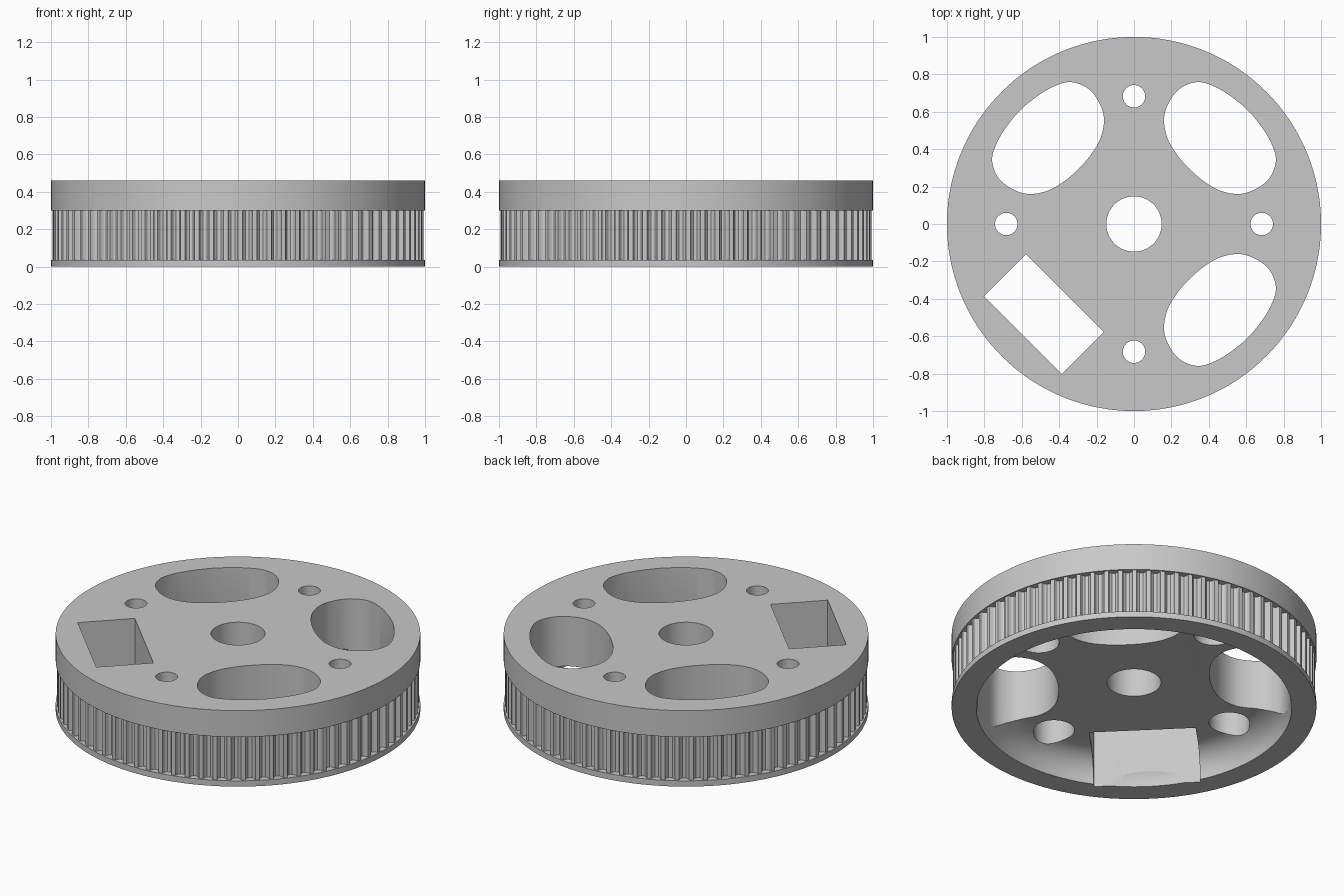
import bpy, bmesh, math
from mathutils import Vector

TEETH = 80
HEIGHT = 0.46

old = bpy.data.objects.get("Cube")
if old:
    bpy.data.objects.remove(old, do_unlink=True)

grey = bpy.data.materials.new("plain_grey")
grey.use_nodes = True
colour = (0.58, 0.58, 0.58, 1)
grey.diffuse_color = colour
grey.node_tree.nodes["Principled BSDF"].inputs["Base Color"].default_value = colour


def loft(name, loops):
    """Skin a stack of equal loops and cap both ends."""
    bm = bmesh.new()
    rings = [[bm.verts.new(p) for p in loop] for loop in loops]
    n = len(rings[0])
    for a, b in zip(rings, rings[1:]):
        for i in range(n):
            j = (i + 1) % n
            bm.faces.new((a[i], a[j], b[j], b[i]))
    bm.faces.new(rings[0])
    bm.faces.new(rings[-1])
    bmesh.ops.recalc_face_normals(bm, faces=bm.faces)
    mesh = bpy.data.meshes.new(name)
    bm.to_mesh(mesh)
    bm.free()
    mesh.materials.append(grey)
    obj = bpy.data.objects.new(name, mesh)
    bpy.context.collection.objects.link(obj)
    return obj


def circle(r, z, n, cx=0, cy=0):
    return [(cx + r * math.cos(2 * math.pi * i / n),
             cy + r * math.sin(2 * math.pi * i / n), z) for i in range(n)]


def prism(name, outline, z0, z1):
    return loft(name, [[(x, y, z) for x, y in outline] for z in (z0, z1)])


def smooth_outline(points, steps=8):
    """Closed smooth curve through the points."""
    out, n = [], len(points)
    for i in range(n):
        a, b, c, d = (Vector(points[(i + k) % n]) for k in (-1, 0, 1, 2))
        for s in range(steps):
            t = s / steps
            out.append(0.5 * (2 * b + (c - a) * t + (2 * a - 5 * b + 4 * c - d) * t * t
                              + (3 * b - a - 3 * c + d) * t ** 3))
    return out


def turned(outline, angle):
    c, s = math.cos(angle), math.sin(angle)
    return [(x * c - y * s, x * s + y * c) for x, y in outline]


# Toothed rim outline: rounded grooves between flat tips
tooth = [(0.0, 0.992), (0.3, 0.992), (0.38, 0.972), (0.52, 0.962), (0.78, 0.962), (0.92, 0.972)]
count = TEETH * len(tooth)


def toothed(z):
    ring = []
    for k in range(TEETH):
        for f, r in tooth:
            a = 2 * math.pi * (k + f) / TEETH
            ring.append((r * math.cos(a), r * math.sin(a), z))
    return ring


# Wheel body: rounded recess below, lower flange, teeth, upper flange
RECESS, DEPTH = 0.865, 0.16
loops = []
for i in range(9):
    a = math.pi / 2 * (1 - i / 8)
    loops.append(circle(RECESS - DEPTH * (1 - math.cos(a)), DEPTH * math.sin(a), count))
loops += [circle(1, 0, count), circle(1, 0.035, count), toothed(0.035), toothed(0.3),
          circle(1, 0.3, count), circle(1, HEIGHT, count)]
wheel = loft("toothed_wheel", loops)

# Cutters: central bore
LOW, HIGH = -0.1, HEIGHT + 0.1
cutters = [loft("bore_cutter", [circle(0.148, LOW, 64), circle(0.148, HIGH, 64)])]

# Cutters: four bolt holes, widened from below
for k in range(4):
    a = k * math.pi / 2
    x, y = 0.683 * math.cos(a), 0.683 * math.sin(a)
    steps = [(0.112, LOW), (0.112, 0.3), (0.06, 0.3), (0.06, HIGH)]
    cutters.append(loft("bolt_hole_cutter", [circle(r, z, 40, x, y) for r, z in steps]))

# Cutters: three rounded windows
half = [(0.85, 0.11), (0.825, 0.212), (0.778, 0.295), (0.688, 0.338), (0.59, 0.327),
        (0.51, 0.283), (0.452, 0.2), (0.425, 0.1)]
window = [(0.86, 0)] + half + [(0.418, 0)] + [(x, -y) for x, y in reversed(half)]
for k in (0, 1, 3):
    outline = turned(smooth_outline(window), math.pi / 4 + k * math.pi / 2)
    cutters.append(prism("window_cutter", outline, LOW, HIGH))

# Cutter: rectangular window
slot = [(0.523, -0.293), (0.841, -0.293), (0.841, 0.293), (0.523, 0.293)]
cutters.append(prism("slot_cutter", turned(slot, math.radians(225)), LOW, HIGH))

# Cut every opening, then drop the cutters
bpy.context.view_layer.objects.active = wheel
for cutter in cutters:
    cutter.hide_render = True
    mod = wheel.modifiers.new("opening", "BOOLEAN")
    mod.operation = "DIFFERENCE"
    mod.solver = "EXACT"
    mod.object = cutter
    bpy.ops.object.modifier_apply(modifier=mod.name)
    bpy.data.objects.remove(cutter, do_unlink=True)

bpy.ops.object.select_all(action="DESELECT")
wheel.select_set(True)
bpy.ops.object.shade_smooth_by_angle(angle=math.radians(20))
